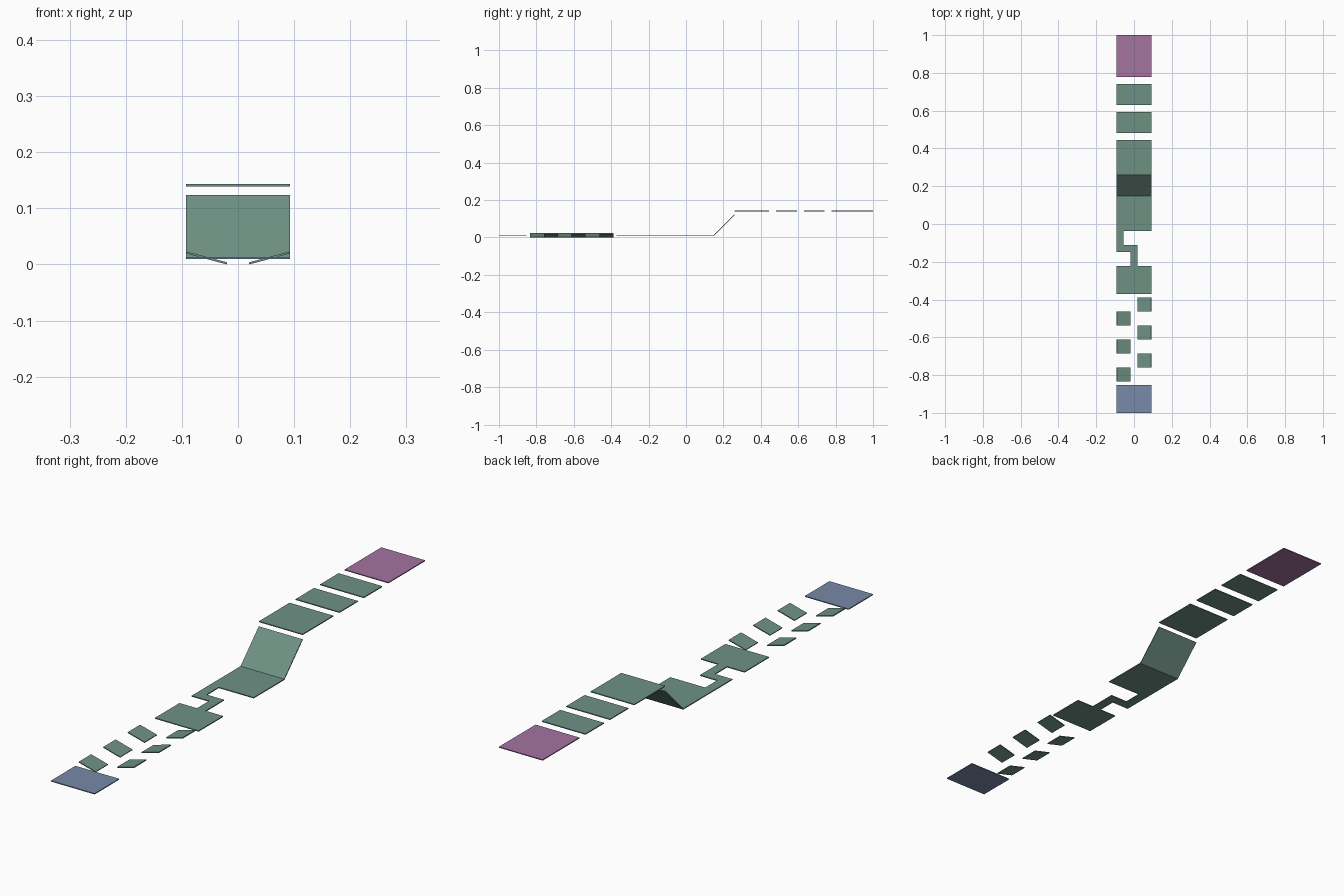
import bpy, bmesh, math
from mathutils import Matrix, Vector

if "Cube" in bpy.data.objects:
    bpy.data.objects.remove(bpy.data.objects["Cube"])

U = 1 / 27            # course module: the whole run is 54 modules long
T = 0.1 * U           # slab thickness
LOW = 0.0114          # height of the lower deck's mid-plane
HIGH = LOW + 3.5 * U  # height of the upper deck's mid-plane


def srgb(h):
    c = [int(h[i:i + 2], 16) / 255 for i in (0, 2, 4)]
    return [v / 12.92 if v < 0.04045 else ((v + 0.055) / 1.055) ** 2.4 for v in c] + [1]


def material(name, h):
    m = bpy.data.materials.new(name)
    m.diffuse_color = srgb(h)
    m.use_nodes = True
    m.node_tree.nodes["Principled BSDF"].inputs["Base Color"].default_value = m.diffuse_color
    return m


GREEN = material("sage green", "6F9184")
BLUE = material("slate blue", "788AA8")
PURPLE = material("mauve", "A374A0")


def slab(name, outline, mat, matrix):
    """Extrude a flat outline (in modules) to slab thickness and place it."""
    bm = bmesh.new()
    face = bm.faces.new([bm.verts.new((x * U, y * U, -T / 2)) for x, y in outline])
    top = bmesh.ops.extrude_face_region(bm, geom=[face])
    bmesh.ops.translate(bm, vec=(0, 0, T),
                        verts=[v for v in top["geom"] if isinstance(v, bmesh.types.BMVert)])
    bmesh.ops.recalc_face_normals(bm, faces=bm.faces)
    me = bpy.data.meshes.new(name)
    bm.to_mesh(me)
    bm.free()
    me.materials.append(mat)
    ob = bpy.data.objects.new(name, me)
    ob.matrix_world = matrix
    bpy.context.collection.objects.link(ob)
    return ob


def rect(w, l):
    return [(-w / 2, -l / 2), (w / 2, -l / 2), (w / 2, l / 2), (-w / 2, l / 2)]


def deck(name, y0, y1, z, mat=GREEN):
    slab(name, rect(5, y1 - y0), mat, Matrix.Translation((0, (y0 + y1) / 2 * U, z)))


# Full-width decks
deck("start_platform", -27, -23, LOW, BLUE)
deck("landing_platform", -10, -6, LOW)
deck("ramp_approach", -1, 4, LOW)
deck("upper_deck", 7, 12, HIGH)
deck("jump_platform_1", 13, 16, HIGH)
deck("jump_platform_2", 17, 20, HIGH)
deck("finish_platform", 21, 27, HIGH, PURPLE)

# Narrow zigzag walkway
slab("zigzag_walkway",
     [(-2.5, -1), (-2.5, -4), (-0.5, -4), (-0.5, -6), (0.5, -6), (0.5, -3), (-1.5, -3), (-1.5, -1)],
     GREEN, Matrix.Translation((0, 0, LOW)))

# 45 degree ramp, stopping just short of the upper deck
slab("ramp", rect(5, 3 * math.sqrt(2)), GREEN,
     Matrix.Translation((0, 5.5 * U, LOW + 1.5 * U)) @ Matrix.Rotation(math.radians(45), 4, 'X'))

# Alternating stepping plates, tilted inward
for i in range(6):
    side = -1 if i % 2 == 0 else 1
    slab(f"stepping_plate_{i + 1}", rect(2, 2), GREEN,
         Matrix.Translation((side * 1.5 * U, (-21.5 + 2 * i) * U, LOW))
         @ Matrix.Rotation(math.radians(-15 * side), 4, 'Y'))
